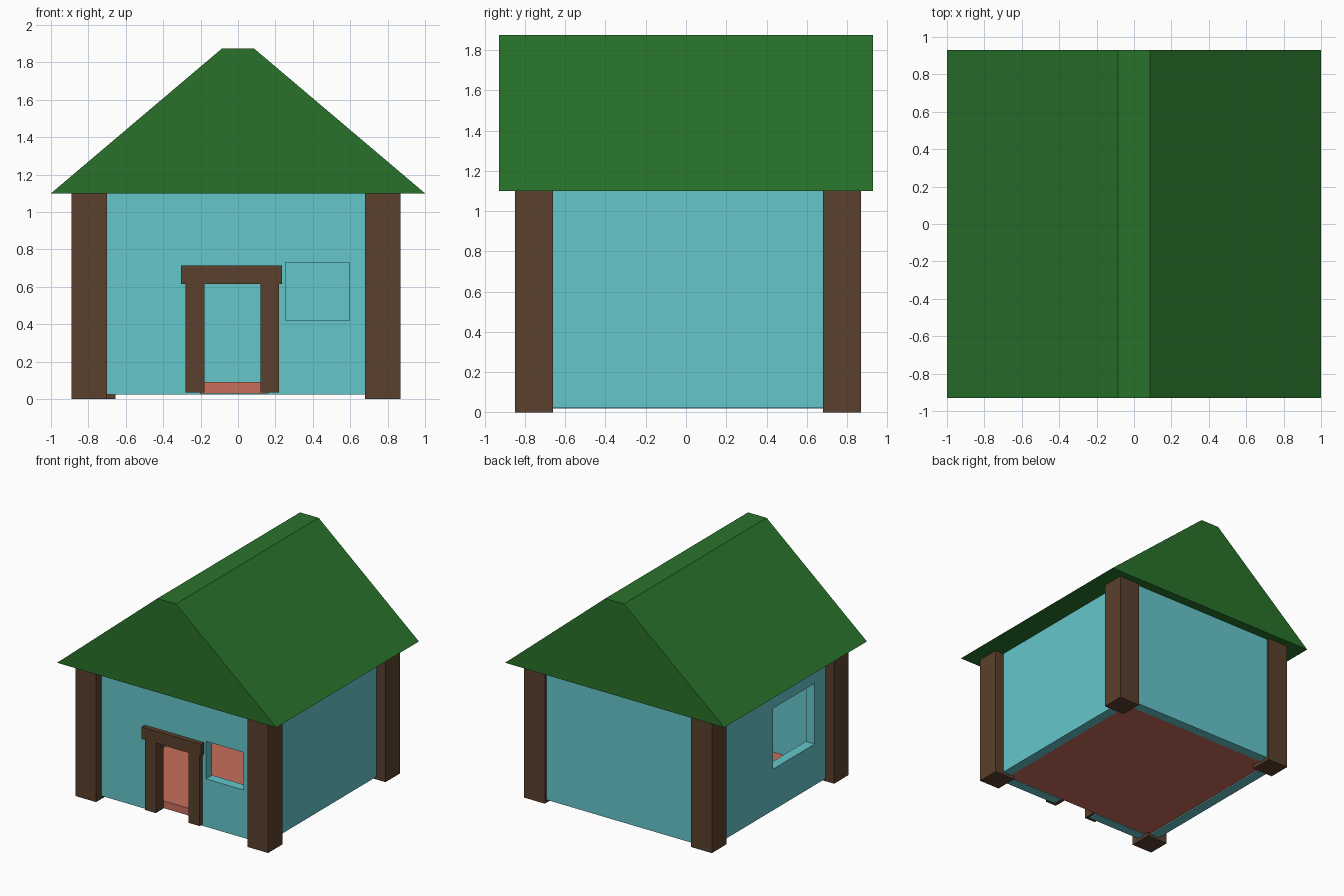
import bpy, bmesh

if "Cube" in bpy.data.objects:
    bpy.data.objects.remove(bpy.data.objects["Cube"])


def material(name, rgb):
    m = bpy.data.materials.new(name)
    m.diffuse_color = (*rgb, 1)
    m.use_nodes = True
    m.node_tree.nodes["Principled BSDF"].inputs["Base Color"].default_value = m.diffuse_color
    return m


GREEN = material("roof_green", (0.022, 0.168, 0.024))
BROWN = material("wood_brown", (0.102, 0.051, 0.026))
CYAN = material("wall_cyan", (0.13, 0.57, 0.60))
SALMON = material("floor_salmon", (0.578, 0.156, 0.107))


def make_object(name, bm, mat):
    bmesh.ops.recalc_face_normals(bm, faces=bm.faces)
    mesh = bpy.data.meshes.new(name)
    bm.to_mesh(mesh)
    bm.free()
    ob = bpy.data.objects.new(name, mesh)
    bpy.context.collection.objects.link(ob)
    if mat:
        mesh.materials.append(mat)
    return ob


def box(name, x, y, z, mat=None):
    """Box from (min, max) ranges on each axis."""
    bm = bmesh.new()
    bmesh.ops.create_cube(bm, size=1)
    for v in bm.verts:
        v.co = [r[0] if c < 0 else r[1] for c, r in zip(v.co, (x, y, z))]
    return make_object(name, bm, mat)


def cut(target, x, y, z):
    """Cut a box-shaped opening through the target."""
    cutter = box("opening_cutter", x, y, z)
    cutter.hide_render = True
    mod = target.modifiers.new("opening", 'BOOLEAN')
    mod.object = cutter
    mod.operation = 'DIFFERENCE'
    mod.solver = 'EXACT'
    bpy.context.view_layer.objects.active = target
    bpy.ops.object.modifier_apply(modifier=mod.name)
    bpy.data.objects.remove(cutter)


# Roof: flat-topped gable profile extruded along y
bm = bmesh.new()
profile = [(-1, 1.10), (1, 1.10), (0.085, 1.875), (-0.085, 1.875)]
face = bm.faces.new([bm.verts.new((x, -0.93, z)) for x, z in profile])
ext = bmesh.ops.extrude_face_region(bm, geom=[face], use_keep_orig=True)
bmesh.ops.translate(bm, vec=(0, 1.86, 0),
                    verts=[g for g in ext["geom"] if isinstance(g, bmesh.types.BMVert)])
make_object("roof", bm, GREEN)

# Corner posts
for name, x, y in [("front_left", -0.89, -0.85), ("front_right", 0.68, -0.85),
                   ("back_left", -0.845, 0.68), ("back_right", 0.68, 0.68)]:
    box(name + "_post", (x, x + 0.19), (y, y + 0.19), (0, 1.10), BROWN)

# Walls, ending inside the corner posts
front = box("front_wall", (-0.73, 0.71), (-0.78, -0.70), (0.025, 1.10), CYAN)
left = box("left_wall", (-0.81, -0.73), (-0.78, 0.85), (0.02, 1.10), CYAN)
box("right_wall", (0.71, 0.79), (-0.78, 0.85), (0.025, 1.10), CYAN)
box("back_wall", (-0.73, 0.71), (0.77, 0.85), (0.025, 1.10), CYAN)

# Doorway and two windows
cut(front, (-0.20, 0.16), (-1, -0.5), (-0.1, 0.65))
cut(front, (0.255, 0.595), (-1, -0.5), (0.42, 0.73))
cut(left, (-1, -0.5), (-0.52, 0.02), (0.36, 0.86))

# Door frame
for name, x in [("left", -0.28), ("right", 0.12)]:
    box(name + "_door_post", (x, x + 0.10), (-0.815, -0.715), (0.035, 0.615), BROWN)
box("door_lintel", (-0.305, 0.235), (-0.82, -0.715), (0.615, 0.715), BROWN)

# Floor slab between the walls
box("floor", (-0.73, 0.71), (-0.70, 0.77), (0.03, 0.09), SALMON)
